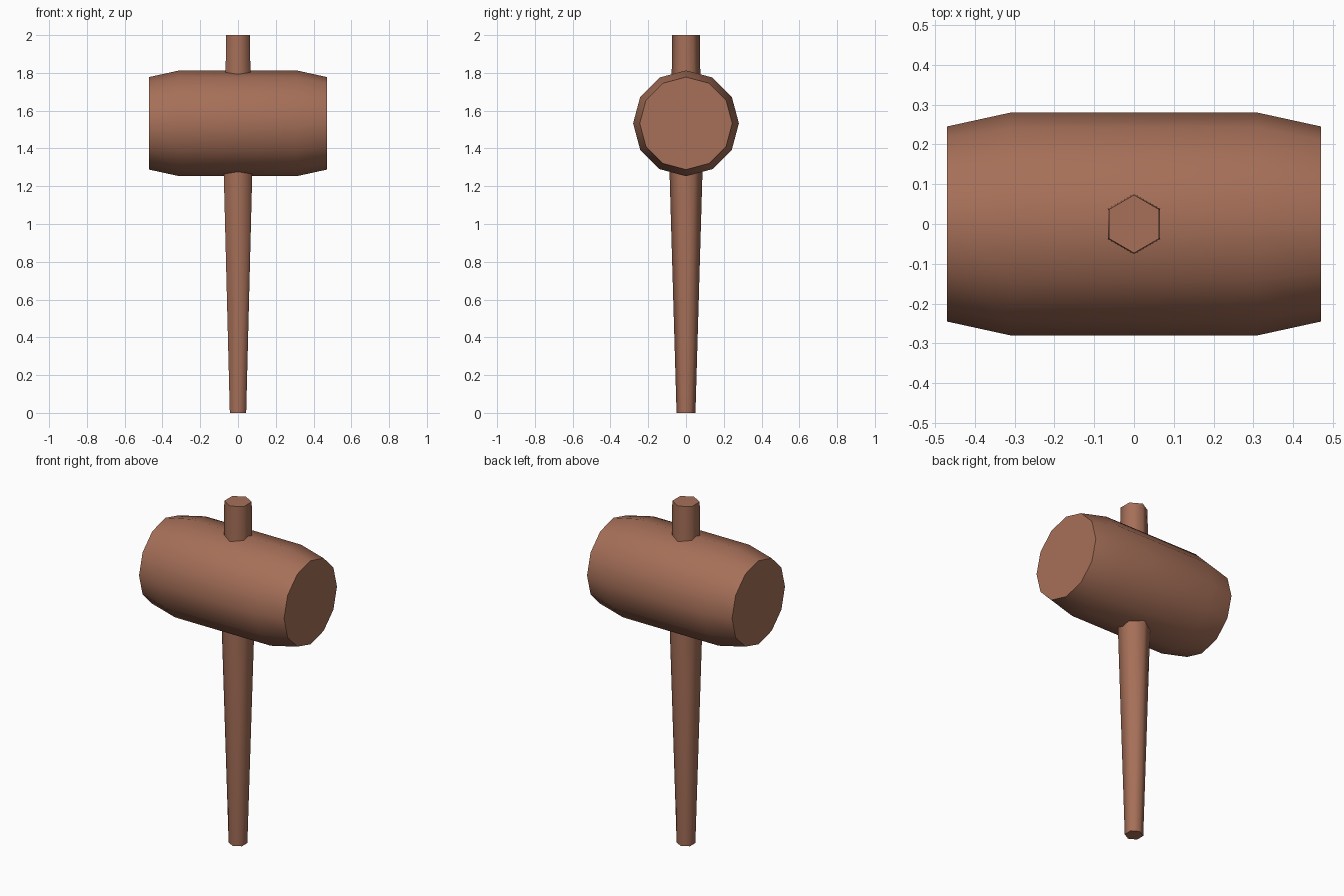
import bpy, bmesh, math
from mathutils import Matrix

if "Cube" in bpy.data.objects:
    bpy.data.objects.remove(bpy.data.objects["Cube"])

wood = bpy.data.materials.new("brown wood")
wood.diffuse_color = (0.38, 0.16, 0.098, 1)
wood.use_nodes = True
wood.node_tree.nodes["Principled BSDF"].inputs["Base Color"].default_value = wood.diffuse_color


def turned(name, profile, sides, start, matrix, smooth_deg):
    """Capped solid from (height, radius) rings around local z."""
    bm = bmesh.new()
    rings = []
    for h, r in profile:
        angles = [start + 2 * math.pi * i / sides for i in range(sides)]
        rings.append([bm.verts.new((r * math.cos(a), r * math.sin(a), h)) for a in angles])
    for lo, hi in zip(rings, rings[1:]):
        for i in range(sides):
            j = (i + 1) % sides
            bm.faces.new((lo[i], lo[j], hi[j], hi[i]))
    bm.faces.new(rings[0][::-1])
    bm.faces.new(rings[-1])
    bm.transform(matrix)
    bmesh.ops.recalc_face_normals(bm, faces=bm.faces[:])
    mesh = bpy.data.meshes.new(name)
    bm.to_mesh(mesh)
    bm.free()
    mesh.materials.append(wood)
    obj = bpy.data.objects.new(name, mesh)
    bpy.context.collection.objects.link(obj)
    bpy.ops.object.select_all(action='DESELECT')
    obj.select_set(True)
    bpy.context.view_layer.objects.active = obj
    bpy.ops.object.shade_smooth_by_angle(angle=math.radians(smooth_deg))
    return obj


# Barrel-shaped head lying along x
turned("mallet_head", [(-0.47, 0.245), (-0.31, 0.28), (0.31, 0.28), (0.47, 0.245)],
       12, 0, Matrix.Translation((0, 0, 1.533)) @ Matrix.Rotation(math.pi / 2, 4, 'Y'), 40)

# Tapered six-sided handle passing through the head
turned("handle", [(0, 0.05), (1.3, 0.088), (1.78, 0.076), (2.0, 0.073)],
       6, math.pi / 2, Matrix.Identity(4), 65)
